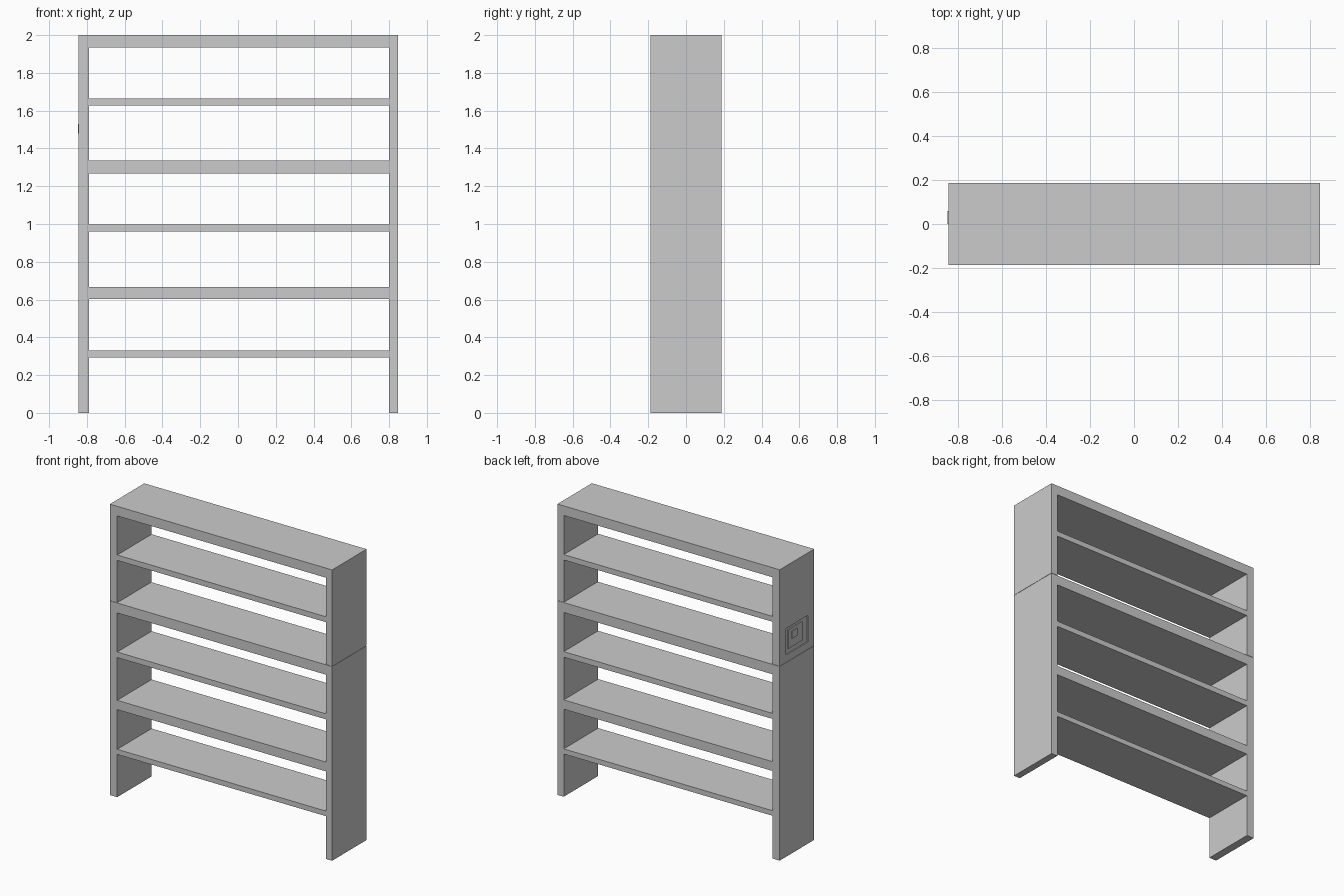
import bpy

if "Cube" in bpy.data.objects:
    bpy.data.objects.remove(bpy.data.objects["Cube"])

D = 0.187            # half depth
XL, XR = -0.844, 0.847    # outer faces
IL, IR = -0.788, 0.799    # inner faces


def box(name, x0, x1, y0, y1, z0, z1):
    bpy.ops.mesh.primitive_cube_add(
        size=1, location=((x0 + x1) / 2, (y0 + y1) / 2, (z0 + z1) / 2))
    ob = bpy.context.object
    ob.name = name
    ob.scale = (x1 - x0, y1 - y0, z1 - z0)
    bpy.ops.object.transform_apply(location=False, rotation=False, scale=True)
    return ob


# Side panels: tall lower unit and stacked upper unit with a fine seam
SEAM = 1.336
panels = {}
for unit, z0, z1 in (("lower", 0, SEAM - 0.001), ("upper", SEAM + 0.001, 2.0)):
    panels[unit] = box(f"{unit}_left_panel", XL, IL, -D, D, z0, z1)
    box(f"{unit}_right_panel", IR, XR, -D, D, z0, z1)

# Shelves: thick boards alternate with thin ones
shelves = [(0.294, 0.329), (0.602, 0.666), (0.960, 0.998),
           (1.267, 1.335), (1.628, 1.665), (1.934, 2.0)]
for i, (z0, z1) in enumerate(shelves):
    box(f"shelf_{i + 1}", IL, IR, -D, D, z0, z1)

# Shallow square recess on the upper left panel
cutter = box("recess_cutter", XL - 0.05, XL + 0.008, -0.12, 0.12, 1.387, 1.57)
cutter.hide_render = True
cutter.hide_set(True)
mod = panels["upper"].modifiers.new("recess", 'BOOLEAN')
mod.operation = 'DIFFERENCE'
mod.solver = 'EXACT'
mod.object = cutter

# Stepped square plates inside the recess
box("recess_plate", XL + 0.001, XL + 0.012, -0.06, 0.09, 1.42, 1.55)
box("square_boss", XL - 0.004, XL + 0.012, 0.0, 0.06, 1.478, 1.53)
